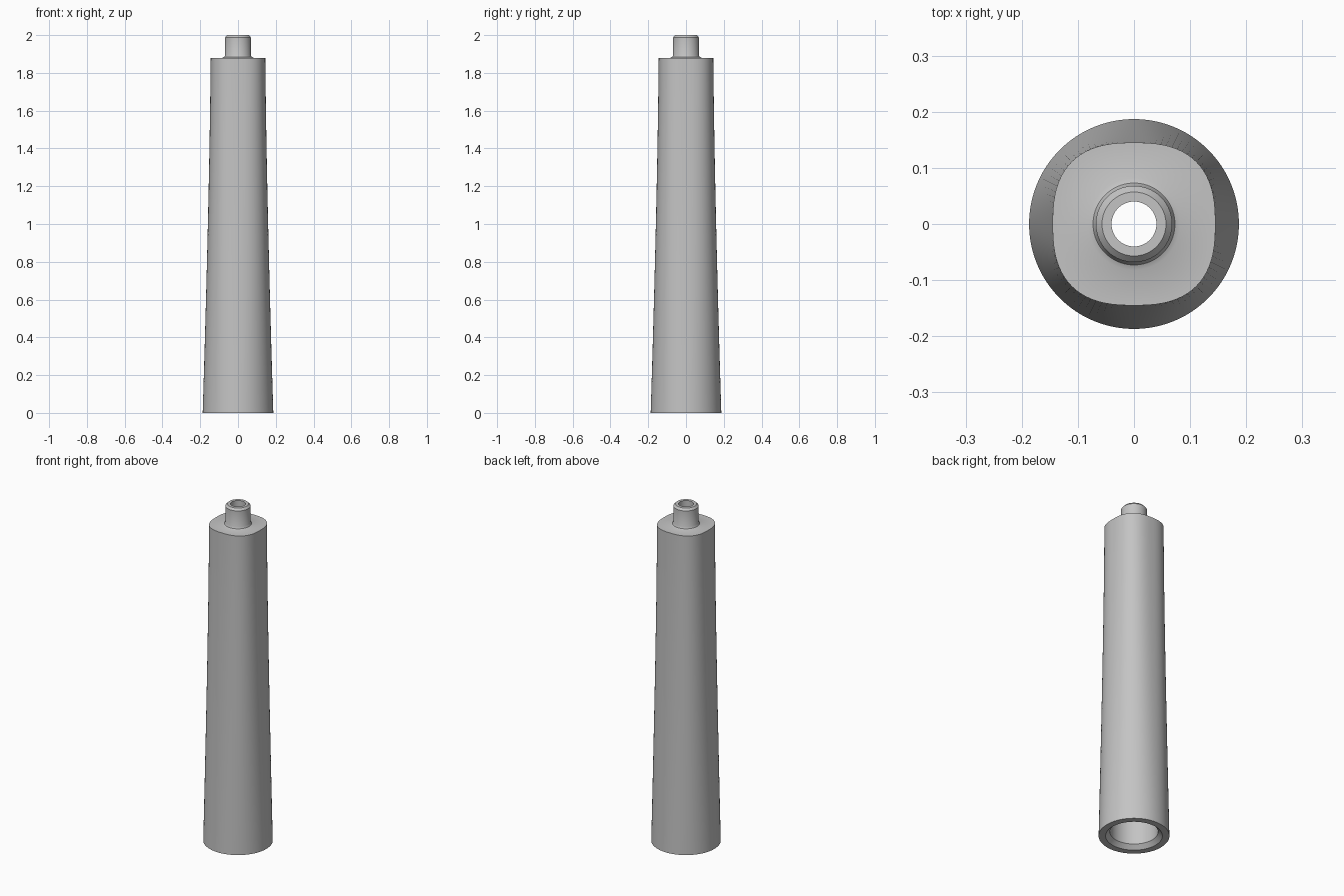
import bpy
import bmesh
import math

cube = bpy.data.objects.get("Cube")
if cube:
    bpy.data.objects.remove(cube, do_unlink=True)

SIDES = 96
HEIGHT = 1.88          # shoulder height of the tapered body
BASE_R, TOP_R = 0.187, 0.145

grey = bpy.data.materials.new("satin grey")
grey.use_nodes = True
grey.diffuse_color = (0.55, 0.55, 0.55, 1)
grey.node_tree.nodes["Principled BSDF"].inputs["Base Color"].default_value = grey.diffuse_color


def ring(bm, radius, z, power=2.0):
    """Superellipse ring: power 2 is a circle, higher is squarer."""
    verts = []
    for i in range(SIDES):
        a = math.tau * i / SIDES
        c, s = math.cos(a), math.sin(a)
        r = radius / (abs(c) ** power + abs(s) ** power) ** (1 / power)
        verts.append(bm.verts.new((r * c, r * s, z)))
    return verts


# Tapered sleeve: round at the foot, rounded square at the shoulder
STEPS = 16
sleeve = []
for k in range(STEPS + 1):
    t = k / STEPS
    radius = TOP_R + (BASE_R - TOP_R) * (1 - t) ** 1.4
    sleeve.append((radius, HEIGHT * t, 2 + 0.6 * t))

# Spigot: small foot fillet, straight neck, chamfered rim
spigot = [(0.082, HEIGHT), (0.073, 1.884), (0.068, 1.894),
          (0.068, 1.988), (0.057, 2.0)]

# Through hole, wide socket and chamfered mouth, from the top down
bore = [(0.04, 2.0), (0.04, 1.76), (0.127, 1.76), (0.127, 0.024), (0.15, 0.0)]

bm = bmesh.new()
rings = [ring(bm, *p) for p in sleeve + spigot + bore]
for lower, upper in zip(rings, rings[1:] + rings[:1]):
    for i in range(SIDES):
        j = (i + 1) % SIDES
        bm.faces.new((lower[i], lower[j], upper[j], upper[i]))
bmesh.ops.recalc_face_normals(bm, faces=bm.faces)

mesh = bpy.data.meshes.new("tapered_sleeve")
bm.to_mesh(mesh)
bm.free()
mesh.materials.append(grey)
body = bpy.data.objects.new("tapered_sleeve", mesh)
bpy.context.collection.objects.link(body)

# Smooth walls with crisp rims
bpy.ops.object.select_all(action='DESELECT')
body.select_set(True)
bpy.context.view_layer.objects.active = body
bpy.ops.object.shade_smooth_by_angle(angle=math.radians(30))
